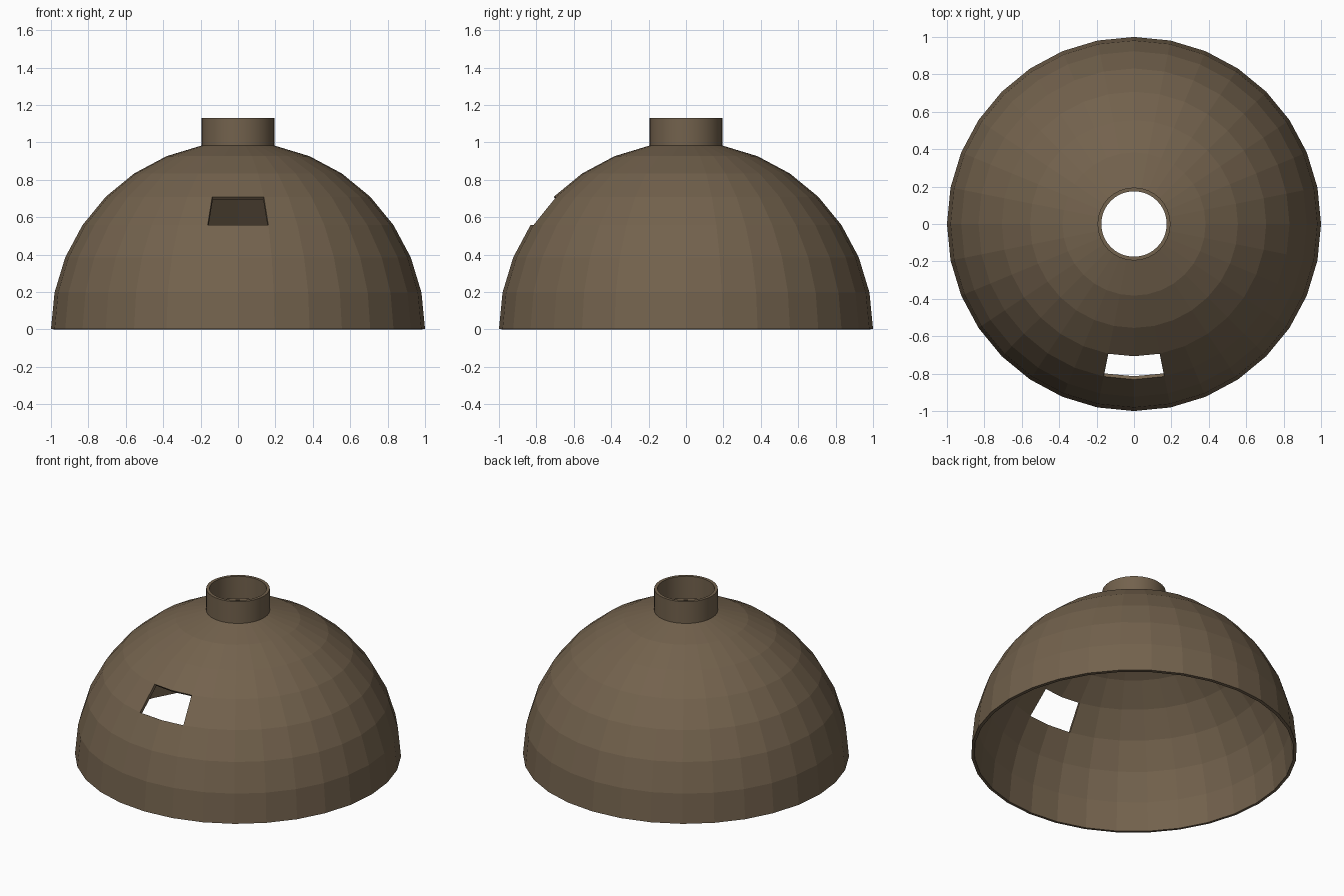
import bpy, bmesh, math

if "Cube" in bpy.data.objects:
    bpy.data.objects.remove(bpy.data.objects["Cube"])

SEG = 32
STEP = math.tau / SEG
WALL = 0.02

clay = bpy.data.materials.new("brown_clay")
clay.diffuse_color = (0.171, 0.122, 0.074, 1)
clay.use_nodes = True
clay.node_tree.nodes["Principled BSDF"].inputs["Base Color"].default_value = clay.diffuse_color


def lathe(name, profile, closed=False, skip=lambda row, col: False):
    """Revolve (radius, z) points around z, leaving out skipped faces."""
    bm = bmesh.new()
    rings = [[bm.verts.new((r * math.cos(i * STEP), r * math.sin(i * STEP), z))
              for i in range(SEG)] for r, z in profile]
    pairs = len(rings) if closed else len(rings) - 1
    for row in range(pairs):
        a, b = rings[row], rings[(row + 1) % len(rings)]
        for i in range(SEG):
            if not skip(row, i):
                j = (i + 1) % SEG
                bm.faces.new((a[i], a[j], b[j], b[i]))
    mesh = bpy.data.meshes.new(name)
    bm.to_mesh(mesh)
    bm.free()
    mesh.materials.append(clay)
    ob = bpy.data.objects.new(name, mesh)
    bpy.context.collection.objects.link(ob)
    return ob


# Faceted dome shell, open at the top, with a vent opening at the front (-y)
profile = [(math.cos(k * STEP), math.sin(k * STEP)) for k in range(8)]
dome = lathe("dome", profile, skip=lambda row, col: row == 3 and col in (23, 24))
wall = dome.modifiers.new("wall", 'SOLIDIFY')
wall.thickness = WALL
wall.offset = -1
dome.location.z = 0.002

# Chimney collar: smooth thin-walled tube on the crown
R = math.cos(7 * STEP)
base = math.sin(7 * STEP)
chimney = lathe("chimney", [(R, base), (R, 1.13), (R - WALL, 1.13), (R - WALL, base)],
                closed=True)
bpy.context.view_layer.objects.active = chimney
chimney.select_set(True)
bpy.ops.object.shade_smooth_by_angle(angle=math.radians(30))
